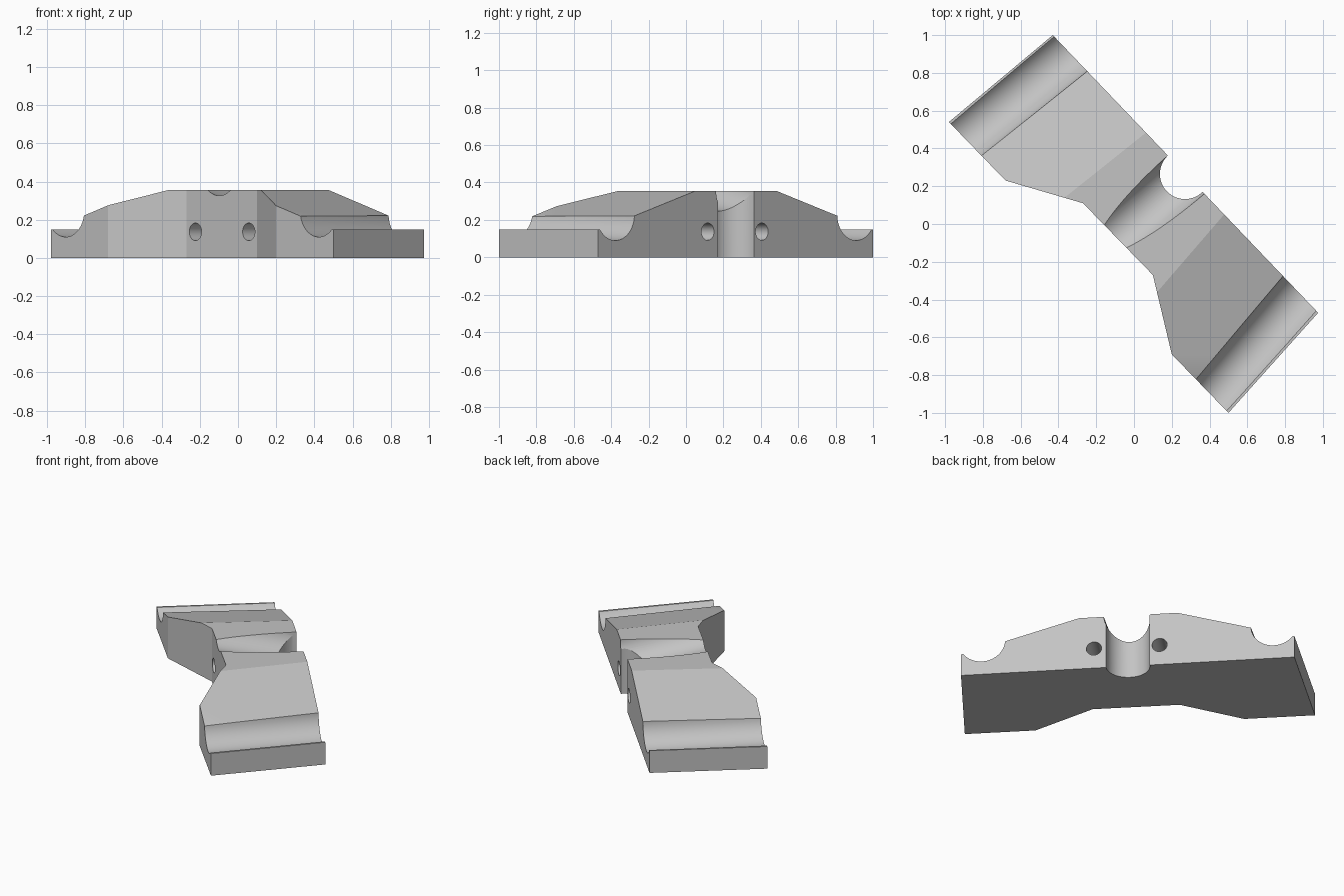
import bpy, bmesh, math
from mathutils import Vector

cube = bpy.data.objects.get("Cube")
if cube:
    bpy.data.objects.remove(cube, do_unlink=True)

TOP = 0.355
ACROSS = Vector((0.724, 0.69, 0))   # horizontal direction towards the long straight edge

grey = bpy.data.materials.new("light_grey")
grey.use_nodes = True
grey.diffuse_color = (0.55, 0.55, 0.55, 1)
grey.node_tree.nodes["Principled BSDF"].inputs["Base Color"].default_value = (0.55, 0.55, 0.55, 1)


def make_object(name, bm):
    bmesh.ops.recalc_face_normals(bm, faces=bm.faces)
    mesh = bpy.data.meshes.new(name)
    bm.to_mesh(mesh)
    bm.free()
    mesh.materials.append(grey)
    obj = bpy.data.objects.new(name, mesh)
    bpy.context.collection.objects.link(obj)
    return obj


def prism(name, points, sweep):
    """Extrude a closed polygon along a vector."""
    bm = bmesh.new()
    face = bm.faces.new([bm.verts.new(p) for p in points])
    made = bmesh.ops.extrude_face_region(bm, geom=[face])["geom"]
    bmesh.ops.translate(bm, vec=sweep, verts=[v for v in made if isinstance(v, bmesh.types.BMVert)])
    return make_object(name, bm)


def rod(name, start, end, radius, extra=0.3):
    """Round cutter running through two points and a little beyond."""
    start, end = Vector(start), Vector(end)
    axis = (end - start).normalized()
    bm = bmesh.new()
    bmesh.ops.create_cone(bm, cap_ends=True, segments=64, radius1=radius, radius2=radius,
                          depth=(end - start).length + 2 * extra)
    obj = make_object(name, bm)
    obj.rotation_mode = "QUATERNION"
    obj.rotation_quaternion = axis.to_track_quat("Z", "Y")
    obj.location = (start + end) / 2
    return obj


# Waisted block
outline = [(-0.43, 1.0), (-0.98, 0.54), (-0.68, 0.23), (-0.27, 0.11),
           (0.10, -0.27), (0.20, -0.69), (0.50, -1.0), (0.975, -0.47)]
block = prism("waisted_block", [(x, y, 0) for x, y in outline], Vector((0, 0, TOP)))
cutters = []

# Sloping shoulders with a low lip at each end
section = [(-0.455, TOP), (0, 0.22), (0.12, 0.148), (0.6, 0.148), (0.6, 0.6), (-0.455, 0.6)]
for side, middle, angle, turn in (("right", (-0.53, 0.592), 38.6, 1), ("left", (0.56, -0.55), 49.2, -1)):
    a = math.radians(angle)
    along = Vector((math.cos(a), math.sin(a), 0))
    out = turn * Vector((-along.y, along.x, 0))
    base = Vector((*middle, 0)) - along
    pts = [base + out * s + Vector((0, 0, z)) for s, z in section]
    cutters.append(prism(side + "_shoulder_cutter", pts, along * 2))

# Tilted round channels at the ends and across the middle
cutters += [
    rod("right_channel_cutter", (-0.904, 0.46, 0.25), (-0.344, 0.91, 0.23), 0.14),
    rod("left_channel_cutter", (0.424, -0.92, 0.25), (0.884, -0.38, 0.23), 0.14),
    rod("middle_channel_cutter", (-0.10, -0.065, 0.47), (0.174, 0.173, 0.39), 0.14, 0.5),
]

# Upright half-round notch in the long straight edge
cutters.append(rod("notch_cutter", (0.27, 0.265, 0), (0.27, 0.265, TOP), 0.133))

# Through holes on both sides of the notch
for x, y in ((0.137, 0.405), (0.413, 0.115)):
    back = Vector((x, y, 0.137))
    cutters.append(rod("hole_cutter", back, back - ACROSS * 0.5, 0.046, 0.2))

# Cut the block and tidy up
bpy.context.view_layer.objects.active = block
for cutter in cutters:
    mod = block.modifiers.new("cut", "BOOLEAN")
    mod.operation = "DIFFERENCE"
    mod.solver = "EXACT"
    mod.object = cutter
    cutter.hide_render = True
bpy.context.view_layer.update()
for mod in list(block.modifiers):
    bpy.ops.object.modifier_apply(modifier=mod.name)
for cutter in cutters:
    bpy.data.objects.remove(cutter, do_unlink=True)

for obj in bpy.context.selected_objects:
    obj.select_set(False)
block.select_set(True)
bpy.ops.object.shade_smooth_by_angle(angle=math.radians(15))
